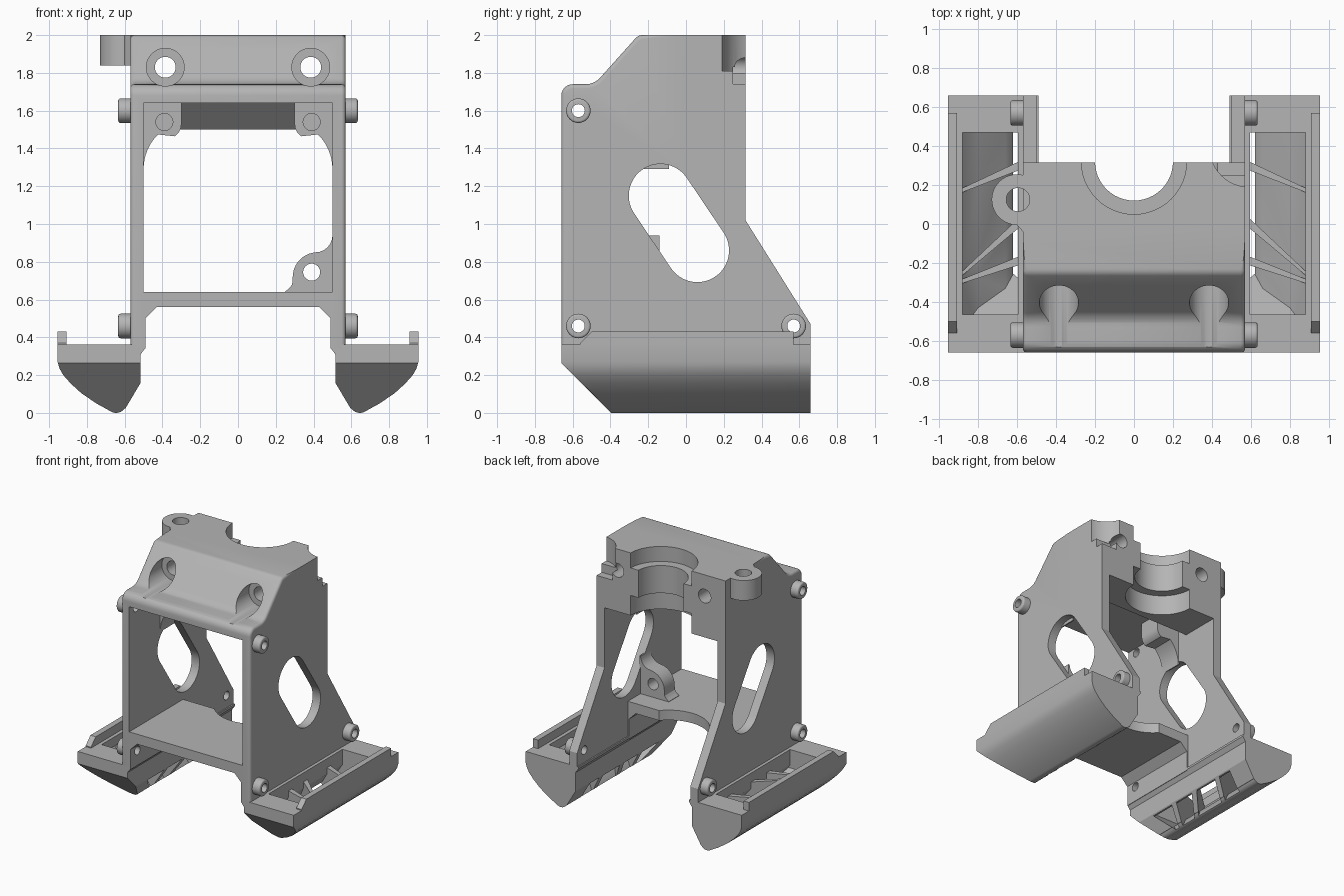
import bpy, bmesh
from math import sin, cos, pi, radians, atan2

if "Cube" in bpy.data.objects:
    bpy.data.objects.remove(bpy.data.objects["Cube"], do_unlink=True)

grey = bpy.data.materials.new("plain_grey")
grey.use_nodes = True
grey.diffuse_color = (0.46, 0.46, 0.46, 1)
grey.node_tree.nodes["Principled BSDF"].inputs["Base Color"].default_value = grey.diffuse_color


def arc(cx, cy, r, a0, a1, n=12):
    """Points on an arc, angles in degrees."""
    return [(cx + r * cos(radians(a0 + (a1 - a0) * i / n)),
             cy + r * sin(radians(a0 + (a1 - a0) * i / n))) for i in range(n + 1)]


def circle(cx, cy, r, n=48):
    return arc(cx, cy, r, 0, 360 - 360 / n, n - 1)


def box(a, b, c, d):
    return [(a, b), (c, b), (c, d), (a, d)]


def prism(name, pts, axis, lo, hi, round_edges=None, width=0.02):
    """Extrude a 2D profile along an axis, optionally rounding chosen edges."""
    place = {"x": lambda p, h: (h, p[0], p[1]),
             "y": lambda p, h: (p[0], h, p[1]),
             "z": lambda p, h: (p[0], p[1], h)}[axis]
    bm = bmesh.new()
    rings = [[bm.verts.new(place(p, h)) for p in pts] for h in (lo, hi)]
    for ring in rings:
        bm.faces.new(ring)
    for i in range(len(pts)):
        j = (i + 1) % len(pts)
        bm.faces.new((rings[0][i], rings[0][j], rings[1][j], rings[1][i]))
    bmesh.ops.recalc_face_normals(bm, faces=bm.faces)
    if round_edges:
        bmesh.ops.bevel(bm, geom=[e for e in bm.edges if round_edges(e)], offset=width,
                        segments=4, profile=0.5, affect="EDGES", clamp_overlap=True)
    me = bpy.data.meshes.new(name)
    bm.to_mesh(me)
    bm.free()
    me.materials.append(grey)
    ob = bpy.data.objects.new(name, me)
    bpy.context.scene.collection.objects.link(ob)
    return ob


def activate(ob):
    bpy.ops.object.select_all(action="DESELECT")
    ob.select_set(True)
    bpy.context.view_layer.objects.active = ob


def cut(ob, *cutters):
    """Subtract each cutter in turn and discard it."""
    activate(ob)
    for c in cutters:
        c.hide_render = True
        mod = ob.modifiers.new("cut", "BOOLEAN")
        mod.operation, mod.solver, mod.object = "DIFFERENCE", "EXACT", c
        bpy.ops.object.modifier_apply(modifier=mod.name)
        bpy.data.objects.remove(c, do_unlink=True)


def drill(u, v, r, axis, lo, hi):
    return prism("cutter", circle(u, v, r), axis, lo, hi)


# Housing: side profile extruded across, front rim softened
BACK, SIDE, INNER = 0.315, 0.57, 0.5
profile = ([(-0.66, 0.34), (0.66, 0.34), (0.66, 0.47), (BACK, 1.02), (BACK, 2.0)]
           + arc(-0.23, 1.95, 0.05, 90, 135, 4)
           + arc(-0.53, 1.84, 0.1, -45, -90, 6)
           + arc(-0.60, 1.68, 0.06, 90, 180, 6))


def front_rim(e):
    a, b = (v.co for v in e.verts)
    return abs(a.x - b.x) < 0.01 and max(a.y, b.y) < -0.2 and max(a.z, b.z) > 0.4


body = prism("housing", profile, "x", -SIDE, SIDE, front_rim, 0.022)

# Inner chamber, and the gap between the legs below the floor
cut(body,
    prism("cutter", [(-0.8, 1.64), (-0.14, 1.64), (0, 1.5), (0.8, 1.5), (0.8, 0.2),
                     (0.02, 0.2), (0.02, 0.64), (-0.8, 0.64)], "x", -INNER, INNER),
    prism("cutter", [(-0.49, 0.2), (-0.49, 0.5), (-0.43, 0.56), (0.43, 0.56),
                     (0.49, 0.5), (0.49, 0.2)], "y", -0.8, 0.1),
    drill(0, 0.22, 0.3, "z", 0.5, 0.7))

# Slanted slots through both side plates
upper, lower, slot_r = (-0.135, 1.15), (0.06, 0.86), 0.168
tilt = atan2(upper[1] - lower[1], upper[0] - lower[0]) * 180 / pi
cut(body, prism("cutter", arc(*upper, slot_r, tilt - 90, tilt + 90, 24)
                + arc(*lower, slot_r, tilt + 90, tilt + 270, 24), "x", -1, 1))

# Stepped half-round socket at the back of the top block
for r, lo, hi in ((0.27, 1.88, 2.1), (0.2, 1.4, 2.1), (0.27, 1.4, 1.66)):
    cut(body, drill(0, 0.32, r, "z", lo, hi))

# Counterbored bolt holes running front to back
for x in (-0.385, 0.385):
    cut(body, drill(x, 1.83, 0.1, "y", -0.9, -0.27), drill(x, 1.83, 0.055, "y", -0.9, 0.6))

# Clearance notch in the back corner
cut(body, drill(0.59, 0.39, 0.2, "z", 1.81, 2.1),
    prism("cutter", box(0.43, 0.25, 0.7, 0.5), "z", 1.74, 1.83))

# Side screw bosses
screws = ((-0.57, 1.6), (-0.57, 0.46), (0.57, 0.46))
for y, z in screws:
    cut(body, drill(y, z, 0.034, "x", -1, 1))
parts = [body]
for side, s in (("left", 1), ("right", -1)):
    for i, (y, z) in enumerate(screws):
        def outer_rim(e):
            return all(abs(v.co.x) > 0.62 for v in e.verts)
        boss = prism(f"{side}_screw_boss_{i + 1}", circle(y, z, 0.065, 32), "x",
                     *sorted((s * 0.56, s * 0.634)), outer_rim, 0.012)
        cut(boss, drill(y, z, 0.034, "x", -1, 1))
        parts.append(boss)

# Mounting lug on the top right
lug = prism("top_lug", arc(-0.6, 0.125, 0.13, 70, 270, 30)
            + [(-0.56, -0.05), (-0.5, -0.05), (-0.5, 0.3), (-0.565, 0.3)], "z", 1.84, 2.0)
hole = (-0.595, 0.125, 0.06, "z", 1.8, 2.1)
cut(lug, drill(*hole))
cut(body, drill(*hole[:4], 1.84, 2.1))
parts.append(lug)

# Motor mounting corners: two at the top, one at the bottom left
for side, s in (("left", 1), ("right", -1)):
    outline = ([(0.51, 1.66), (0.3, 1.66), (0.3, 1.53)]
               + arc(0.38, 1.53, 0.08, 180, 235, 6)
               + arc(0.24, 1.29, 0.26, 45, 0, 8) + [(0.51, 1.29)])
    corner = prism(f"{side}_upper_corner", [(s * x, z) for x, z in outline], "y", -0.27, -0.09)
    cut(corner, drill(s * 0.39, 1.54, 0.045, "y", -0.5, -0.1))
    parts.append(corner)
corner = prism("left_lower_corner", [(0.51, 0.63), (0.25, 0.63)]
               + arc(0.2, 0.73, 0.1, -60, 0, 6)[:4]
               + arc(0.42, 0.72, 0.13, 175, 95, 10)
               + arc(0.41, 0.94, 0.09, -90, 0, 6) + [(0.51, 0.94)], "y", -0.27, -0.14)
cut(corner, drill(0.39, 0.745, 0.045, "y", -0.5, 0.1))
parts.append(corner)

# Hollow feet with an air outlet facing inwards
foot_outline = ([(0.49, 0.362), (0.49, 0.345), (0.515, 0.31), (0.515, 0.16), (0.595, 0.025)]
                + arc(0.645, 0.055, 0.055, 215, 300, 8)
                + [(0.75, 0.05), (0.83, 0.105), (0.885, 0.155), (0.925, 0.2), (0.945, 0.235),
                   (0.955, 0.27), (0.955, 0.362)])
duct_outline = [(0.595, 0.5), (0.88, 0.5), (0.88, 0.29), (0.8, 0.18), (0.66, 0.08),
                (0.605, -0.02), (0.45, -0.02), (0.45, 0.15), (0.535, 0.15), (0.595, 0.24)]
vanes = ([(0.4, 0.41), (0.4, 0.35), (0.9, 0.155), (0.9, 0.175)],
         [(0.4, 0.21), (0.4, 0.14), (0.9, -0.28), (0.9, -0.26)],
         [(0.4, -0.09), (0.4, -0.15), (0.9, -0.31), (0.9, -0.29)])
for side, s in (("left", 1), ("right", -1)):
    def mirrored(pts):
        return [(s * u, v) for u, v in pts]
    foot = prism(f"{side}_foot", mirrored(foot_outline), "y", -0.66, 0.66)
    cut(foot, prism("cutter", [(-0.8, 0.405), (-0.3, -0.095), (-0.8, -0.095)], "x", -2, 2))
    duct = prism("duct", mirrored(duct_outline), "y", -0.465, 0.47)
    cut(duct, prism("cutter", [(-0.8, 0.55), (-0.2, -0.05), (-0.8, -0.05)], "x", -2, 2))
    cut(duct, *[prism("cutter", mirrored(v), "z", -0.1, 0.29) for v in vanes])
    cut(foot, duct)
    lip = prism(f"{side}_foot_lip", [(-0.56, 0.35), (-0.56, 0.37), (-0.5, 0.43), (0.57, 0.43),
                                     (0.57, 0.35)], "x", *sorted((s * 0.908, s * 0.955)))
    parts += [foot, lip]

# Smooth the curved faces, keep the edges sharp
for ob in parts:
    activate(ob)
    bpy.ops.object.shade_smooth_by_angle(angle=radians(30))
bpy.ops.object.select_all(action="DESELECT")
